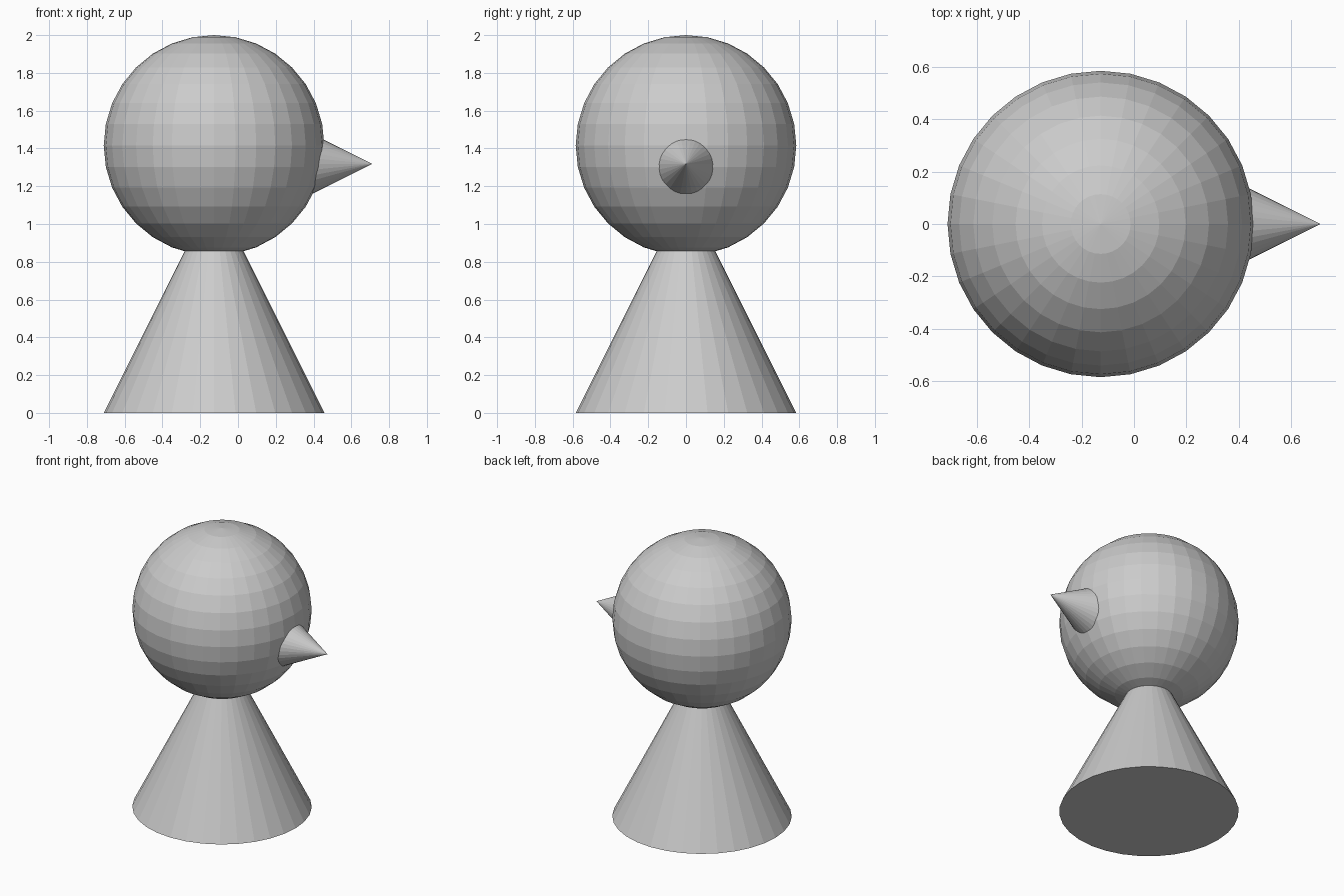
import bpy
from math import pi

if "Cube" in bpy.data.objects:
    bpy.data.objects.remove(bpy.data.objects["Cube"])

R = 0.584          # shared radius of body and head
CX = -0.127        # axis of body and head
TIP_X, TIP_Z = 0.711, 1.318
NOSE_R = 0.19


def cone(name, radius, tip, rot):
    """Cone twice as long as its radius, with its centre one radius behind the tip."""
    bpy.ops.mesh.primitive_cone_add(vertices=32, radius1=radius, radius2=0,
                                    depth=2 * radius, location=tip, rotation=rot)
    obj = bpy.context.object
    obj.name = name
    return obj


# body: upright cone, its tip hidden inside the head
cone("body", R, (CX, 0, R), (0, 0, 0))

# head: faceted ball resting on the cone
bpy.ops.mesh.primitive_uv_sphere_add(segments=32, ring_count=16, radius=R,
                                     location=(CX, 0, 2 - R))
bpy.context.object.name = "head"

# nose: small cone pointing to +x, its base buried in the head
cone("nose", NOSE_R, (TIP_X - NOSE_R, 0, TIP_Z), (0, pi / 2, 0))
